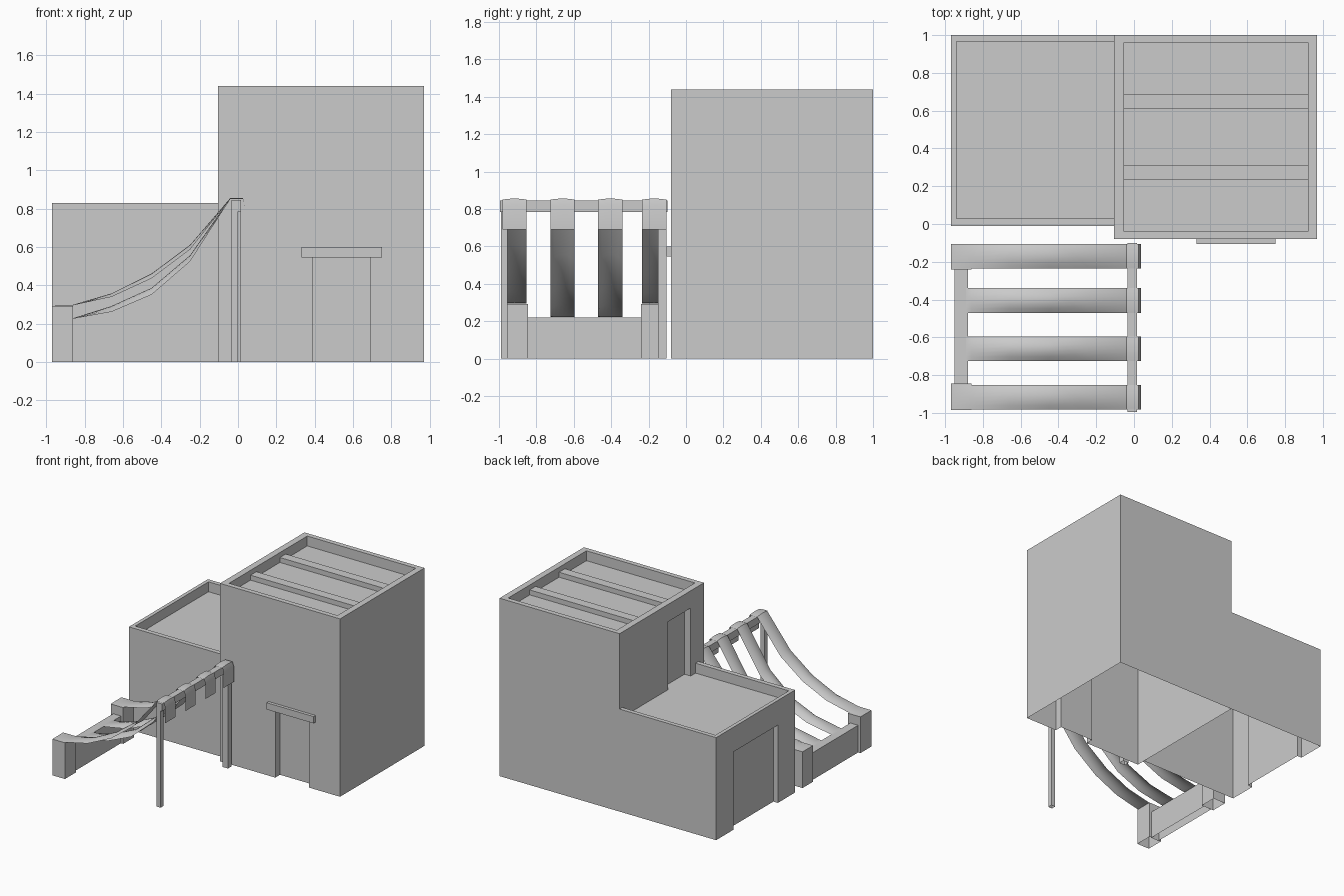
import bpy, bmesh

if "Cube" in bpy.data.objects:
    bpy.data.objects.remove(bpy.data.objects["Cube"])


def box(name, x, y, z, open_bottom=True):
    bm = bmesh.new()
    bmesh.ops.create_cube(bm, size=1)
    for v in bm.verts:
        v.co = [r[0] if c < 0 else r[1] for c, r in zip(v.co, (x, y, z))]
    me = bpy.data.meshes.new(name)
    bm.to_mesh(me)
    bm.free()
    ob = bpy.data.objects.new(name, me)
    bpy.context.collection.objects.link(ob)
    if open_bottom and z[0] == 0:
        drop_faces(ob, 2, 0, -1)
    return ob


def drop_faces(ob, axis, pos, sign):
    """Delete the faces lying on one axis-aligned outer plane."""
    bm = bmesh.new()
    bm.from_mesh(ob.data)
    bm.normal_update()
    gone = [f for f in bm.faces if f.normal[axis] * sign > 0.9
            and abs(f.calc_center_median()[axis] - pos) < 1e-4]
    bmesh.ops.delete(bm, geom=gone, context='FACES')
    bm.to_mesh(ob.data)
    bm.free()


def carve(ob, *cuts):
    for c in cuts:
        cutter = box("cutter", *c, open_bottom=False)
        cutter.hide_render = True
        mod = ob.modifiers.new("cut", 'BOOLEAN')
        mod.operation = 'DIFFERENCE'
        mod.solver = 'EXACT'
        mod.object = cutter
        bpy.context.view_layer.objects.active = ob
        bpy.ops.object.modifier_apply(modifier=mod.name)
        bpy.data.objects.remove(cutter)


def strap(name, yc, path, width=0.13, cols=6):
    """Cloth strip along (x, z, arch) points, bowed up across its width."""
    bm = bmesh.new()
    rows = []
    for x, z, arch in path:
        row = []
        for i in range(cols + 1):
            t = 2 * i / cols - 1
            row.append(bm.verts.new((x, yc + t * width / 2, z + arch * (1 - t * t))))
        rows.append(row)
    for a, b in zip(rows, rows[1:]):
        for i in range(cols):
            bm.faces.new((a[i], b[i], b[i + 1], a[i + 1]))
    me = bpy.data.meshes.new(name)
    bm.to_mesh(me)
    bm.free()
    ob = bpy.data.objects.new(name, me)
    bpy.context.collection.objects.link(ob)
    bpy.ops.object.select_all(action='DESELECT')
    ob.select_set(True)
    bpy.context.view_layer.objects.active = ob
    bpy.ops.object.shade_smooth_by_angle(angle=0.6)


# Tall house block: sunken roof, front door and terrace door recesses
tall = box("tall_block", (-0.105, 0.97), (-0.08, 1.0), (0, 1.44), False)
carve(tall,
      ((-0.052, 0.92), (-0.04, 0.96), (1.36, 1.6)),
      ((0.39, 0.69), (-0.2, -0.02), (-0.2, 0.55)),
      ((-0.2, -0.05), (0.09, 0.38), (0.75, 1.30)))
drop_faces(tall, 2, 0, -1)

# Low house block: terrace roof and wide side doorway
low = box("low_block", (-0.97, -0.105), (-0.01, 1.0), (0, 0.83), False)
carve(low,
      ((-0.94, 0.1), (0.028, 0.965), (0.75, 1.0)),
      ((-1.2, -0.93), (0.21, 0.78), (-0.2, 0.63)))
drop_faces(low, 2, 0, -1)
drop_faces(low, 0, -0.105, 1)

# Roof beams and door lintel
for i, y in enumerate((0.235, 0.61)):
    box(f"roof_beam_{i + 1}", (-0.052, 0.92), (y, y + 0.075), (1.355, 1.40))
box("door_lintel", (0.33, 0.75), (-0.105, -0.08), (0.545, 0.60))

# Awning frame: rail on two posts
box("awning_rail", (-0.035, 0.015), (-0.995, -0.10), (0.785, 0.845))
box("front_post", (-0.035, 0.0), (-0.99, -0.955), (0, 0.79))
box("rear_post", (-0.035, 0.015), (-0.15, -0.105), (0, 0.79))

# Low garden wall with end pillars
box("garden_wall", (-0.95, -0.88), (-0.85, -0.24), (0, 0.22))
box("front_pillar", (-0.97, -0.86), (-0.985, -0.845), (0, 0.293))
box("rear_pillar", (-0.97, -0.86), (-0.24, -0.105), (0, 0.293))

# Cloth straps sagging from the rail to the wall
over_rail = [(-0.04, 0.85, 0.006), (0.025, 0.85, 0.006), (0.036, 0.815, 0), (0.036, 0.69, 0)]
outer = [(-0.97, 0.296, 0), (-0.86, 0.296, 0.003), (-0.66, 0.34, 0.018),
         (-0.45, 0.437, 0.025), (-0.25, 0.587, 0.024)] + over_rail
inner = [(-0.89, 0.223, 0), (-0.86, 0.226, 0.003), (-0.66, 0.262, 0.03),
         (-0.45, 0.352, 0.035), (-0.25, 0.525, 0.032)] + over_rail
for i, (y, path) in enumerate(((-0.917, outer), (-0.66, inner), (-0.405, inner), (-0.17, outer))):
    strap(f"cloth_strap_{i + 1}", y, path)
